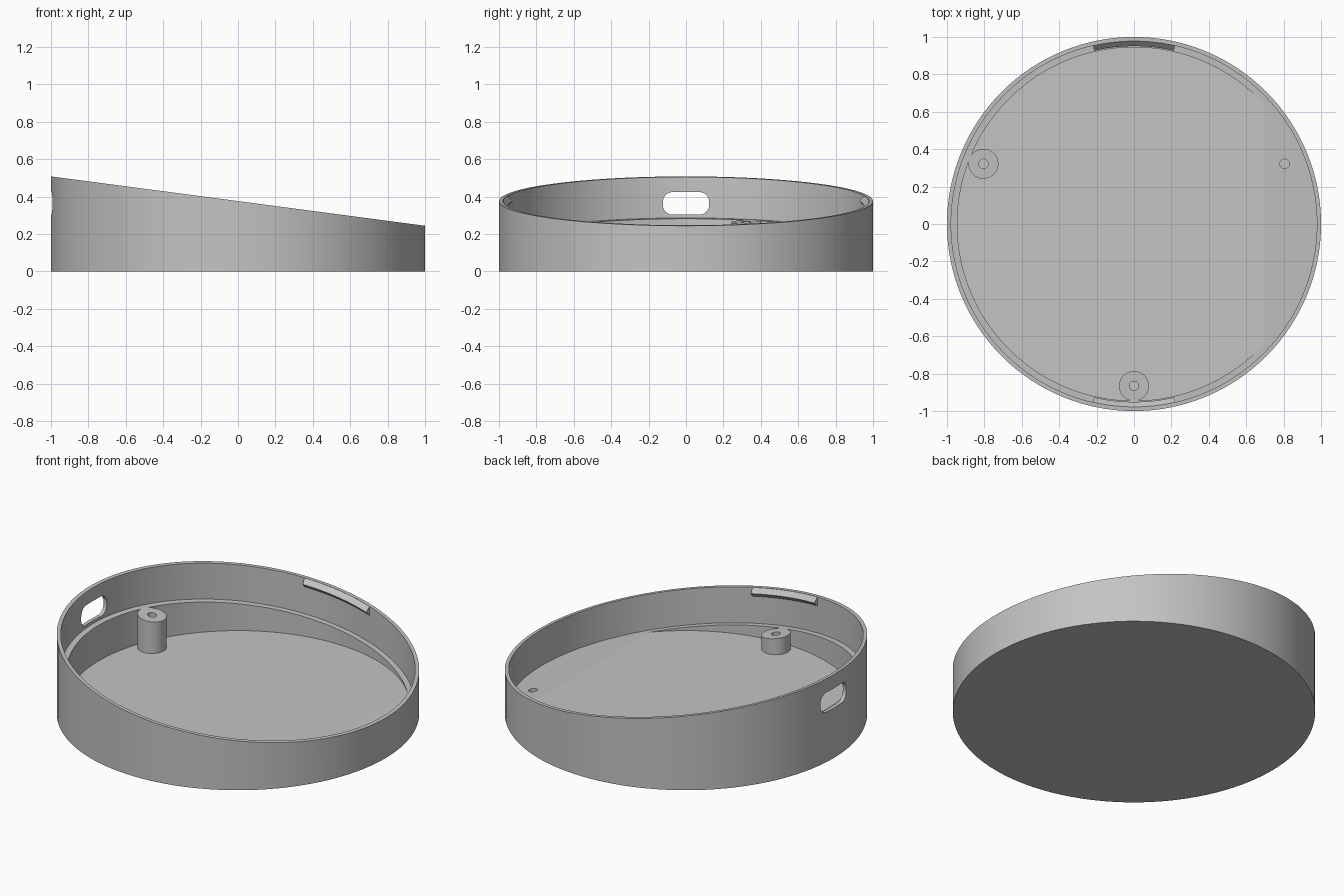
import bpy, bmesh, math

cube = bpy.data.objects.get("Cube")
if cube:
    bpy.data.objects.remove(cube, do_unlink=True)

SLOPE = -0.132
FLOOR = 0.065
RIM_R, LEDGE_R = 0.978, 0.945

grey = bpy.data.materials.new("plain grey")
grey.use_nodes = True
colour = (0.55, 0.55, 0.55, 1)
grey.diffuse_color = colour
grey.node_tree.nodes["Principled BSDF"].inputs["Base Color"].default_value = colour


def rim(x):
    return 0.376 + SLOPE * x


def ledge(x):
    return 0.157 + SLOPE * x


def level(z):
    return lambda x: z


def circle(r, n, cx=0, cy=0):
    return [(cx + r * math.cos(2 * math.pi * i / n),
             cy + r * math.sin(2 * math.pi * i / n)) for i in range(n)]


def make_object(name, bm):
    bmesh.ops.recalc_face_normals(bm, faces=bm.faces)
    mesh = bpy.data.meshes.new(name)
    bm.to_mesh(mesh)
    bm.free()
    mesh.materials.append(grey)
    obj = bpy.data.objects.new(name, mesh)
    bpy.context.collection.objects.link(obj)
    return obj


def loft(name, loops):
    """Bridge equal loops of points; cap both ends."""
    bm = bmesh.new()
    rows = [[bm.verts.new(p) for p in loop] for loop in loops]
    n = len(rows[0])
    for a, b in zip(rows, rows[1:]):
        for i in range(n):
            j = (i + 1) % n
            bm.faces.new((a[i], a[j], b[j], b[i]))
    bm.faces.new(rows[0])
    bm.faces.new(rows[-1])
    return make_object(name, bm)


def prism(name, outline, bottom, top):
    """Upright prism whose ends follow height functions of x."""
    return loft(name, [[(x, y, f(x)) for x, y in outline] for f in (bottom, top)])


def combine(obj, other, operation):
    """Apply a boolean and discard the second object."""
    mod = obj.modifiers.new("combine", 'BOOLEAN')
    mod.operation = operation
    mod.solver = 'EXACT'
    mod.object = other
    bpy.context.view_layer.update()
    deps = bpy.context.evaluated_depsgraph_get()
    mesh = bpy.data.meshes.new_from_object(obj.evaluated_get(deps))
    obj.modifiers.clear()
    obj.data = mesh
    bpy.data.objects.remove(other, do_unlink=True)


# Wedge-shaped tray with a hollow down to the floor
tray = prism("tray", circle(1, 128), level(0), rim)
combine(tray, prism("hollow", circle(LEDGE_R, 128), level(FLOOR), level(0.8)), 'DIFFERENCE')

# Screw posts, trimmed to the sloping ledge by the upper recess
posts = [(-0.805, 0.322), (0, -0.866), (0.805, 0.322)]
for x, y in posts[:2]:
    combine(tray, prism("post", circle(0.08, 64, x, y), level(0.03), level(0.32)), 'UNION')
combine(tray, prism("recess", circle(RIM_R, 128), ledge, level(0.9)), 'DIFFERENCE')
for x, y in posts:
    combine(tray, prism("screw_hole", circle(0.025, 32, x, y), level(0.02), level(0.6)), 'DIFFERENCE')

# Rounded cable slot through the tall side
corner = 0.05
slot = []
for k, (sy, sz) in enumerate([(1, 1), (-1, 1), (-1, -1), (1, -1)]):
    for i in range(9):
        a = math.pi / 2 * (k + i / 8)
        slot.append((sy * (0.123 - corner) + corner * math.cos(a),
                     0.364 + sz * (0.06 - corner) + corner * math.sin(a)))
combine(tray, loft("cable_slot", [[(x, y, z) for y, z in slot] for x in (-1.2, -0.8)]), 'DIFFERENCE')

# Triangular snap ridges just under the rim, front and back
half = math.asin(0.215 / 0.96)
for name, middle in (("back_snap_ridge", math.pi / 2), ("front_snap_ridge", -math.pi / 2)):
    loops = []
    for i in range(17):
        a = middle + half * (i / 8 - 1)
        section = []
        for r, drop in ((0.985, 0.001), (RIM_R, 0.001), (0.951, 0.028), (RIM_R, 0.055), (0.985, 0.055)):
            x, y = r * math.cos(a), r * math.sin(a)
            section.append((x, y, rim(x) - drop))
        loops.append(section)
    loft(name, loops)

# Smooth round walls, crisp edges
bpy.context.view_layer.update()
bpy.context.view_layer.objects.active = tray
tray.select_set(True)
bpy.ops.object.shade_smooth_by_angle(angle=math.radians(7))
